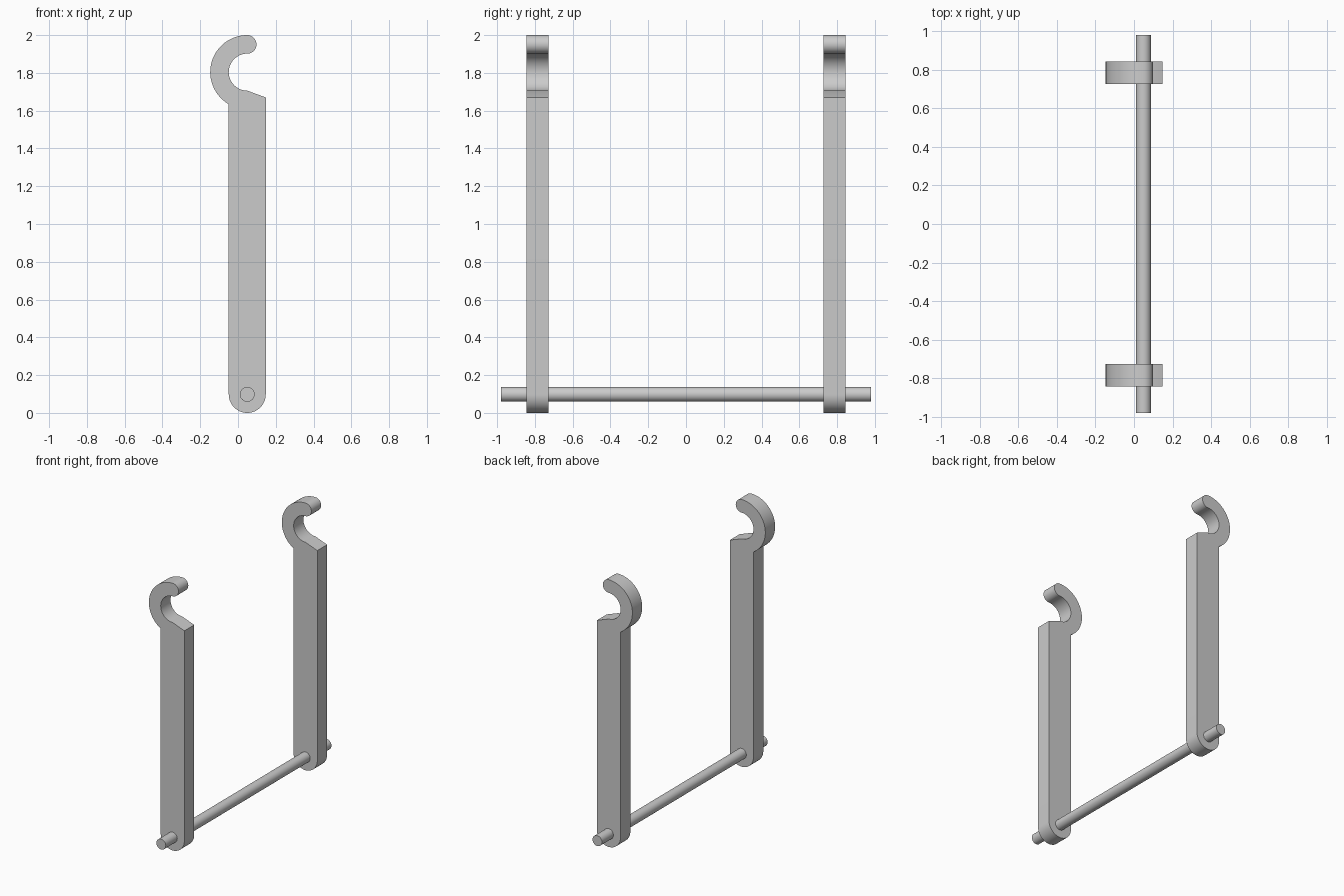
import bpy, bmesh
from math import radians, cos, sin

if "Cube" in bpy.data.objects:
    bpy.data.objects.remove(bpy.data.objects["Cube"])

CX = 0.049          # shared centre line of arm, hook and rod
HALF = 0.098        # half arm width, also inner hook radius
HOOK_Z = 1.804
ROD_Z = 0.098


def arc(cz, r, start, end, steps):
    """Points on an arc around (CX, cz), angles in degrees."""
    pts = []
    for i in range(steps + 1):
        a = radians(start + (end - start) * i / steps)
        pts.append((CX + r * cos(a), cz + r * sin(a)))
    return pts


def smooth(obj):
    bpy.ops.object.select_all(action='DESELECT')
    obj.select_set(True)
    bpy.context.view_layer.objects.active = obj
    bpy.ops.object.shade_smooth_by_angle(angle=radians(25))


def extrude_profile(name, pts, y0, y1):
    bm = bmesh.new()
    face = bm.faces.new([bm.verts.new((x, y0, z)) for x, z in pts])
    res = bmesh.ops.extrude_face_region(bm, geom=[face])
    verts = [v for v in res['geom'] if isinstance(v, bmesh.types.BMVert)]
    bmesh.ops.translate(bm, verts=verts, vec=(0, y1 - y0, 0))
    bmesh.ops.recalc_face_normals(bm, faces=bm.faces)
    mesh = bpy.data.meshes.new(name)
    bm.to_mesh(mesh)
    bm.free()
    obj = bpy.data.objects.new(name, mesh)
    bpy.context.collection.objects.link(obj)
    smooth(obj)
    return obj


# Arm outline: round foot, sloped shoulder, inner hook, round tip, outer hook
profile = arc(ROD_Z, HALF, 180, 360, 32)
profile += [(CX + HALF, 1.67)]
profile += arc(HOOK_Z, HALF, 270, 90, 40)
profile += arc(HOOK_Z + 0.147, 0.049, -90, 90, 20)[1:]
profile += arc(HOOK_Z, 2 * HALF, 90, 240, 48)[1:]

# Two matching hook arms
for side, y in (("front", -0.786), ("back", 0.786)):
    extrude_profile(side + "_hook_arm", profile, y - 0.058, y + 0.058)

# Cross rod through both feet
bpy.ops.mesh.primitive_cylinder_add(vertices=48, radius=0.039, depth=1.96,
                                    location=(CX, 0, ROD_Z),
                                    rotation=(radians(90), 0, 0))
rod = bpy.context.object
rod.name = "cross_rod"
smooth(rod)
